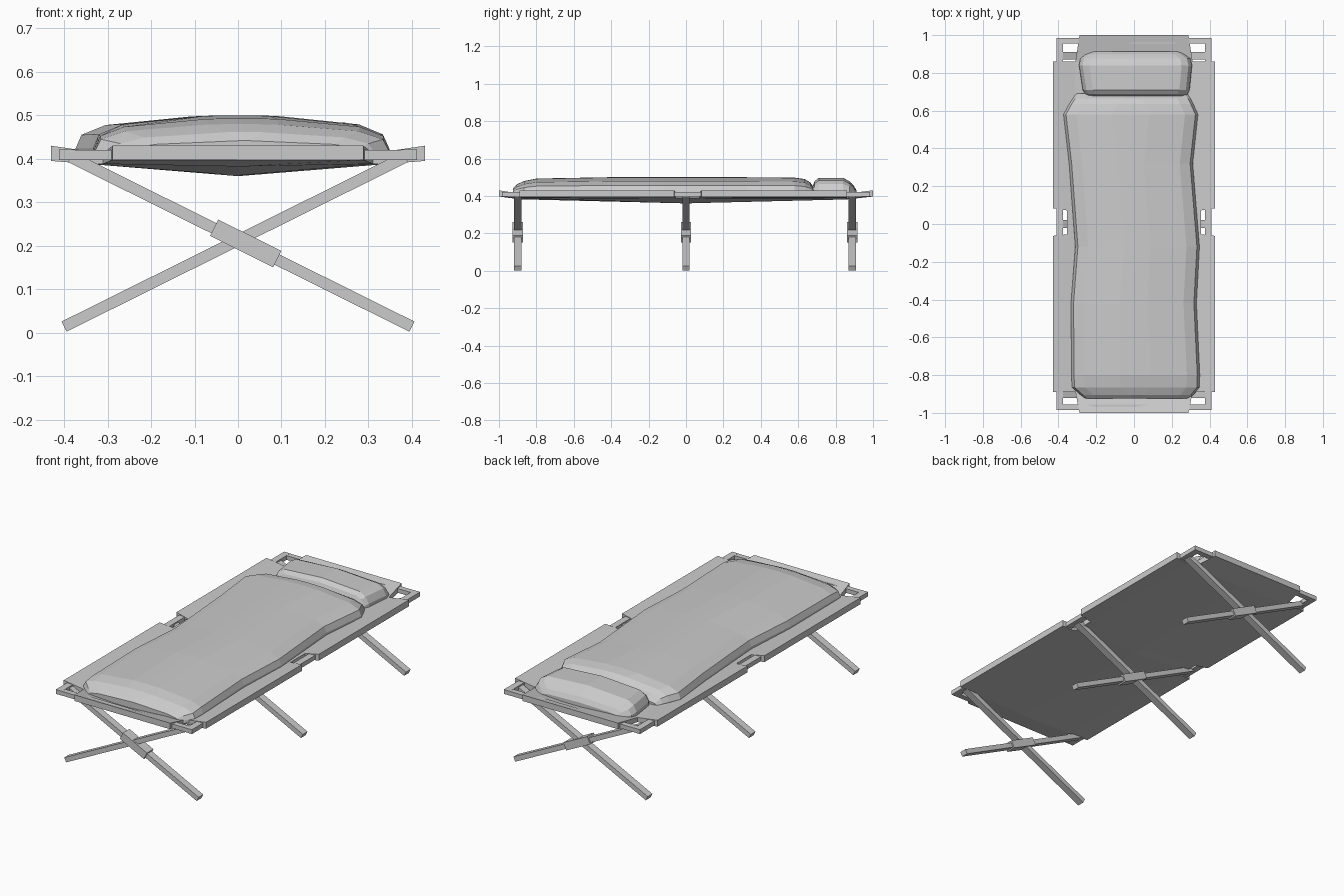
import bpy, bmesh, math
from mathutils import Vector

if "Cube" in bpy.data.objects:
    bpy.data.objects.remove(bpy.data.objects["Cube"])


def finish(bm, name):
    bmesh.ops.recalc_face_normals(bm, faces=bm.faces)
    me = bpy.data.meshes.new(name)
    bm.to_mesh(me)
    bm.free()
    ob = bpy.data.objects.new(name, me)
    bpy.context.collection.objects.link(ob)
    return ob


def box(name, loc, size, tilt=0.0):
    bm = bmesh.new()
    bmesh.ops.create_cube(bm, size=1)
    bmesh.ops.scale(bm, vec=size, verts=bm.verts)
    ob = finish(bm, name)
    ob.location = loc
    ob.rotation_euler.y = tilt
    return ob


def bar(name, a, b, y, width, thick):
    a, b = Vector((a[0], y, a[1])), Vector((b[0], y, b[1]))
    d = b - a
    return box(name, (a + b) / 2, (d.length, width, thick), -math.atan2(d.z, d.x))


def cushion(name, stations, profile):
    # loft a rounded section (inset, height) through stations (y, left, right, height factor)
    bm = bmesh.new()
    rings = []
    for y, xl, xr, f in stations:
        mid = (xl + xr) / 2
        pts = [(xl + i, h) for i, h in profile] + [(mid, 0.1)]
        pts += [(xr - i, h) for i, h in reversed(profile)]
        rings.append([bm.verts.new((x, y, 0.40 + f * h)) for x, h in pts])
    n = len(rings[0])
    for r, s in zip(rings, rings[1:]):
        for i in range(n):
            j = (i + 1) % n
            bm.faces.new((r[i], r[j], s[j], s[i]))
    bm.faces.new(rings[0])
    bm.faces.new(rings[-1])
    return finish(bm, name)


# frame rails
for s, side in ((-1, "left"), (1, "right")):
    box(side + "_rail", (s * 0.393, 0, 0.409), (0.036, 1.97, 0.024))
for s, end in ((-1, "front"), (1, "back")):
    box(end + "_rail", (0, s * 0.97, 0.409), (0.82, 0.03, 0.023))

# crossed legs with a sleeve at each crossing
for y, tag in ((-0.90, "front"), (0, "middle"), (0.89, "back")):
    for s, side in ((-1, "left"), (1, "right")):
        bar(f"{tag}_{side}_leg", (s * 0.40, 0.014), (-s * 0.385, 0.404), y, 0.04, 0.026)
    bar(tag + "_leg_sleeve", (-0.055, 0.2415), (0.09, 0.1695), y, 0.056, 0.042)

# sagging canvas, wrapped round the rails, with corner and mid-side notches
xs = [-0.43, -0.355, -0.31, 0, 0.31, 0.355, 0.43]
ys = [-1, -0.89, -0.063, 0, 0.083, 0.86, 1]
top_z = [0.43, 0.419, 0.413, 0.395, 0.413, 0.419, 0.43]
bm = bmesh.new()
top, bot = {}, {}
for i, x in enumerate(xs):
    for j, y in enumerate(ys):
        end = j in (0, 6)
        px = x * (0.93 if end else 1)
        edge = i in (0, 6)
        py = y if (edge or j not in (2, 4)) else y * 0.87
        k = 1 - abs(y)
        sag = max(0, 1 - abs(x) / 0.355)
        top[i, j] = bm.verts.new((px, py, 0.43 if end else top_z[i]))
        zb = 0.397 if end else (0.395 if edge else 0.389 - sag * (0.004 + 0.025 * k))
        bot[i, j] = bm.verts.new((px, py, zb))
keep = set()
for i in range(6):
    for j in range(6):
        if (j in (0, 5) and i not in (2, 3)) or (j in (2, 3) and i in (0, 5)):
            continue
        keep.add((i, j))
for i, j in keep:
    c = [(i, j), (i + 1, j), (i + 1, j + 1), (i, j + 1)]
    bm.faces.new([top[p] for p in c])
    bm.faces.new([bot[p] for p in reversed(c)])
    for (p, q), nb in zip(zip(c, c[1:] + c[:1]), ((i, j - 1), (i + 1, j), (i, j + 1), (i - 1, j))):
        if nb not in keep:
            bm.faces.new((top[q], top[p], bot[p], bot[q]))
bmesh.ops.delete(bm, geom=[v for v in bm.verts if not v.link_faces], context='VERTS')
finish(bm, "canvas")

# mattress
cushion("mattress", [
    (-0.925, -0.26, 0.29, 0.42), (-0.905, -0.285, 0.315, 0.62),
    (-0.865, -0.33, 0.348, 0.80), (-0.80, -0.332, 0.35, 0.93),
    (-0.42, -0.335, 0.332, 1.0), (-0.12, -0.312, 0.348, 1.0),
    (0.32, -0.345, 0.312, 1.0), (0.58, -0.375, 0.34, 0.98),
    (0.635, -0.345, 0.315, 0.90), (0.665, -0.325, 0.30, 0.72),
    (0.69, -0.31, 0.285, 0.35),
], [(0, 0), (0.002, 0.025), (0.015, 0.056), (0.07, 0.079), (0.26, 0.0985)])

# pillow
cushion("pillow", [
    (0.67, -0.245, 0.265, 0.35), (0.688, -0.26, 0.285, 0.80),
    (0.71, -0.272, 0.295, 0.97), (0.84, -0.292, 0.308, 0.97),
    (0.875, -0.285, 0.30, 0.78), (0.897, -0.26, 0.27, 0.55),
    (0.912, -0.235, 0.245, 0.30),
], [(0, 0), (0.002, 0.03), (0.02, 0.065), (0.055, 0.085)])
